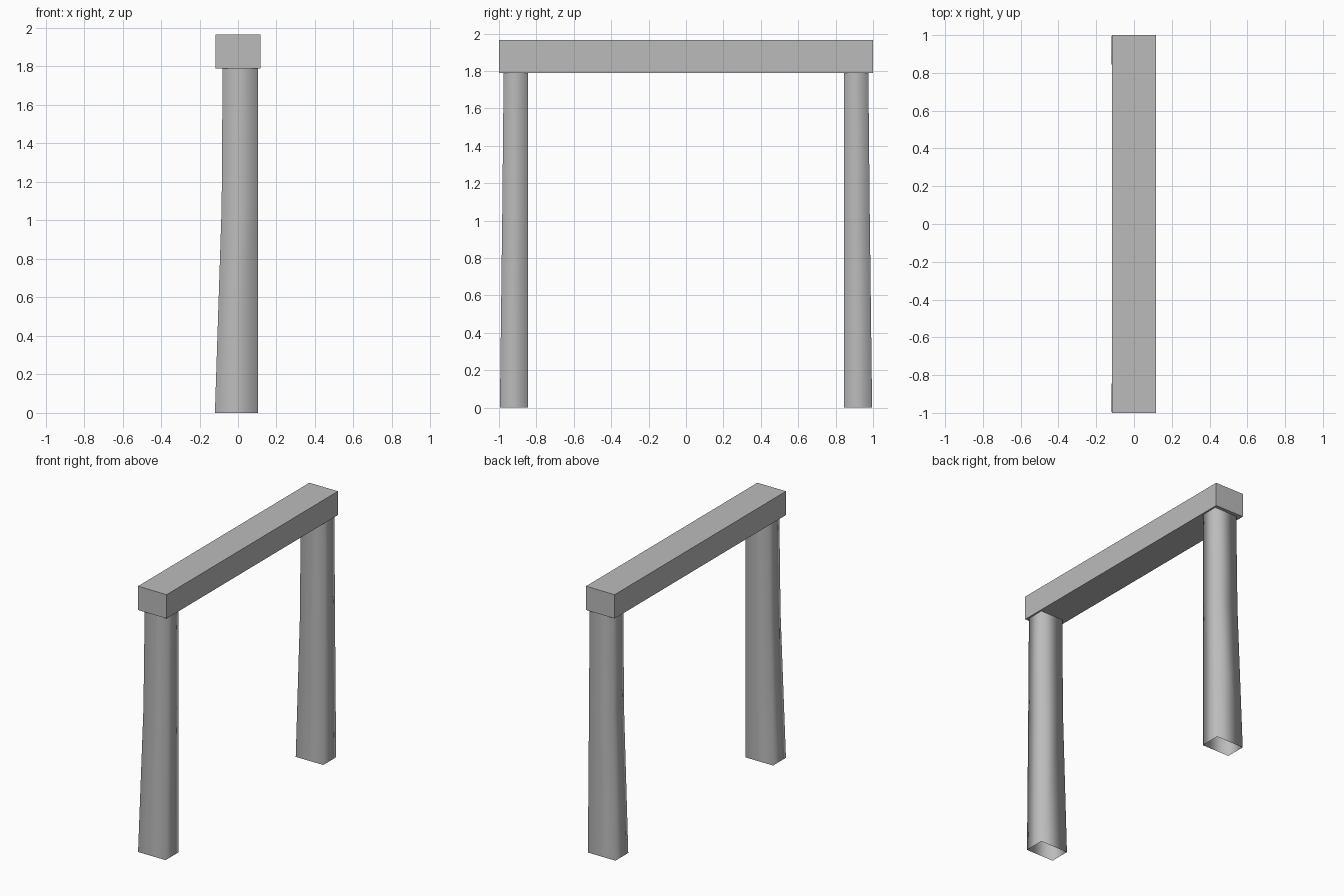
import bpy
import bmesh

cube = bpy.data.objects.get("Cube")
if cube:
    bpy.data.objects.remove(cube, do_unlink=True)

grey = bpy.data.materials.new("stone_grey")
COLOUR = (0.5, 0.5, 0.5, 1.0)
grey.diffuse_color = COLOUR
grey.use_nodes = True
grey.node_tree.nodes["Principled BSDF"].inputs["Base Color"].default_value = COLOUR


def finish(name, bm):
    """Turn a bmesh into a named, coloured object."""
    bmesh.ops.recalc_face_normals(bm, faces=bm.faces)
    mesh = bpy.data.meshes.new(name)
    bm.to_mesh(mesh)
    bm.free()
    mesh.materials.append(grey)
    obj = bpy.data.objects.new(name, mesh)
    bpy.context.collection.objects.link(obj)
    return obj


def box(name, low, high):
    bm = bmesh.new()
    bmesh.ops.create_cube(bm, size=1)
    for v in bm.verts:
        v.co = [(a + b) / 2 + c * (b - a) for a, b, c in zip(low, high, v.co)]
    return finish(name, bm)


# Each leg section: height, flared side x, distance of the outer face
SECTIONS = [(0.0, -0.12, 0.995), (1.07, -0.085, 0.982), (1.79, -0.08, 0.975)]
STRAIGHT_X = 0.105
INNER_Y = 0.845


def leg(name, side):
    """Open square tube, flared towards the foot, with softly shaded corners."""
    bm = bmesh.new()
    rings = []
    for z, x, outer in SECTIONS:
        corners = [(x, outer), (STRAIGHT_X, outer),
                   (STRAIGHT_X, INNER_Y), (x, INNER_Y)]
        rings.append([bm.verts.new((cx, side * cy, z)) for cx, cy in corners])
    for lower, upper in zip(rings, rings[1:]):
        for i in range(4):
            j = (i + 1) % 4
            bm.faces.new((lower[i], lower[j], upper[j], upper[i]))
    for f in bm.faces:
        f.smooth = True
    return finish(name, bm)


# Two legs and the beam resting across them
leg("front_leg", -1)
leg("back_leg", 1)
box("top_beam", (-0.117, -1.0, 1.79), (0.117, 1.0, 1.966))
